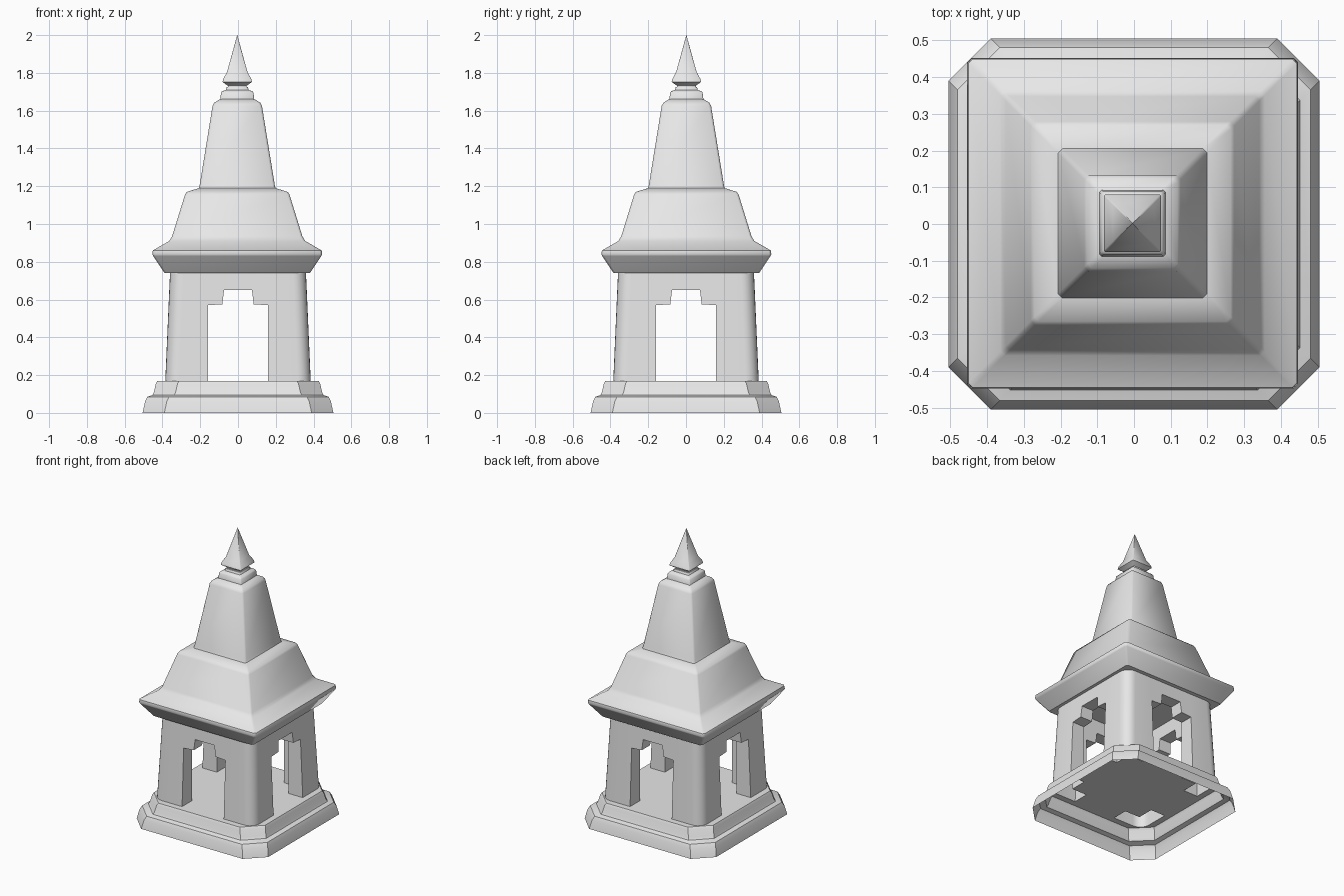
import bpy, math

if "Cube" in bpy.data.objects:
    bpy.data.objects.remove(bpy.data.objects["Cube"])

stone = bpy.data.materials.new("pale grey stone")
stone.diffuse_color = (0.8, 0.8, 0.8, 1)
stone.use_nodes = True
stone.node_tree.nodes["Principled BSDF"].inputs["Base Color"].default_value = stone.diffuse_color


def make(name, verts, faces, angle=35):
    me = bpy.data.meshes.new(name)
    me.from_pydata(verts, [], faces)
    me.update()
    ob = bpy.data.objects.new(name, me)
    bpy.context.collection.objects.link(ob)
    me.materials.append(stone)
    bpy.ops.object.select_all(action='DESELECT')
    ob.select_set(True)
    bpy.context.view_layer.objects.active = ob
    bpy.ops.object.shade_smooth_by_angle(angle=math.radians(angle))
    return ob


def chamfered(h, c):
    """Square of half size h with corners cut by c, counter-clockwise."""
    return [(h, c - h), (h, h - c), (h - c, h), (c - h, h),
            (-h, h - c), (-h, c - h), (c - h, -h), (h - c, -h)]


def loft(name, rings, top=False, bottom=False, angle=35):
    """Skin a stack of equal-length rings given as (points, z)."""
    n = len(rings[0][0])
    verts = [(x, y, z) for pts, z in rings for x, y in pts]
    faces = [(k * n + i, k * n + (i + 1) % n, (k + 1) * n + (i + 1) % n, (k + 1) * n + i)
             for k in range(len(rings) - 1) for i in range(n)]
    if top:
        faces.append(tuple(range(len(verts) - n, len(verts))))
    if bottom:
        faces.append(tuple(reversed(range(n))))
    return make(name, verts, faces, angle)


def turn(pts, k):
    """Rotate 2D points by k quarter turns."""
    for _ in range(k):
        pts = [(-y, x) for x, y in pts]
    return pts


FLOOR, EAVE = 0.17, 0.74
INNER, DOOR = 0.275, 0.16


def outer(z):
    return 0.385 - 0.025 * (z - FLOOR) / (EAVE - FLOOR)


def pillar_outline(a, r=0.07, seg=6):
    """L-shaped corner pillar with a rounded outer corner."""
    arc = [(a - r + r * math.cos(t * math.pi / 2 / seg),
            a - r + r * math.sin(t * math.pi / 2 / seg)) for t in range(seg + 1)]
    return [(a, DOOR)] + arc + [(DOOR, a), (DOOR, INNER), (INNER, INNER), (INNER, DOOR)]


# stepped plinth, hollow underneath
plinth = [(0.505, 0), (0.492, 0.06), (0.48, 0.085), (0.452, 0.095),
          (0.445, 0.11), (0.435, 0.155), (0.427, FLOOR)]
loft("plinth", [(chamfered(h, 0.115), z) for h, z in plinth], angle=30)

# floor with openings below the hollow pillars
cu = bpy.data.curves.new("floor_outline", 'CURVE')
cu.dimensions = '2D'
cu.fill_mode = 'BOTH'
for pts in [chamfered(0.427, 0.115)] + [turn(pillar_outline(0.385), k) for k in range(4)]:
    sp = cu.splines.new('POLY')
    sp.points.add(len(pts) - 1)
    for p, (x, y) in zip(sp.points, pts):
        p.co = (x, y, 0, 1)
    sp.use_cyclic_u = True
tmp = bpy.data.objects.new("floor_outline", cu)
bpy.context.collection.objects.link(tmp)
bpy.context.view_layer.update()
flat = bpy.data.meshes.new_from_object(tmp.evaluated_get(bpy.context.evaluated_depsgraph_get()))
fv = [(v.co.x, v.co.y, FLOOR) for v in flat.vertices]
ff = [tuple(p.vertices) if p.normal.z > 0 else tuple(reversed(p.vertices)) for p in flat.polygons]
bpy.data.objects.remove(tmp)
make("floor", fv, ff)

# corner pillars and stepped door heads on all four sides
head = [(-DOOR, 0.57), (-0.083, 0.575), (-0.074, 0.65), (0.074, 0.65),
        (0.083, 0.575), (DOOR, 0.57), (DOOR, EAVE), (-DOOR, EAVE)]
n = len(head)
for k in range(4):
    loft(f"pillar_{k + 1}", [(turn(pillar_outline(outer(z)), k), z) for z in (FLOOR, EAVE)])
    verts = []
    for inside in (False, True):
        for x, z in head:
            px, py = turn([(x, -INNER if inside else -outer(z))], k)[0]
            verts.append((px, py, z))
    # split faces into convex strips: left, middle, right
    strips = [(0, 1, 2, 7), (2, 3, 6, 7), (3, 4, 5, 6)]
    faces = strips + [tuple(i + n for i in reversed(s)) for s in strips]
    faces += [(i + 1, i, i + n, i + 1 + n) for i in range(5)]
    make(f"door_head_{k + 1}", verts, faces)


def tier(name, profile, cut=0.012, angle=50, **kw):
    rings = [([(x - 0.004, y + 0.002) for x, y in chamfered(h, min(cut, h * 0.15))], z)
             for h, z in profile]
    return loft(name, rings, angle=angle, **kw)


# flared eave and lower roof, closed as the ceiling below
tier("lower_roof", [(0.385, EAVE), (0.445, 0.83), (0.45, 0.84), (0.447, 0.86),
                    (0.36, 0.91), (0.345, 0.935), (0.277, 1.155), (0.267, 1.17),
                    (0.203, 1.19)], bottom=True, top=True, angle=46)
# tall upper roof
tier("upper_roof", [(0.203, 1.19), (0.199, 1.205), (0.131, 1.625), (0.122, 1.642),
                    (0.09, 1.662)], top=True, angle=46)
# finial collar and pointed tip
tier("finial_collar", [(0.09, 1.66), (0.086, 1.695), (0.08, 1.703), (0.06, 1.71),
                       (0.056, 1.725)], cut=0.006, top=True)
tier("finial_tip", [(0.05, 1.72), (0.05, 1.732), (0.078, 1.752), (0.074, 1.768),
                    (0.054, 1.805), (0.0005, 2.0)], cut=0.004, angle=46, top=True)
